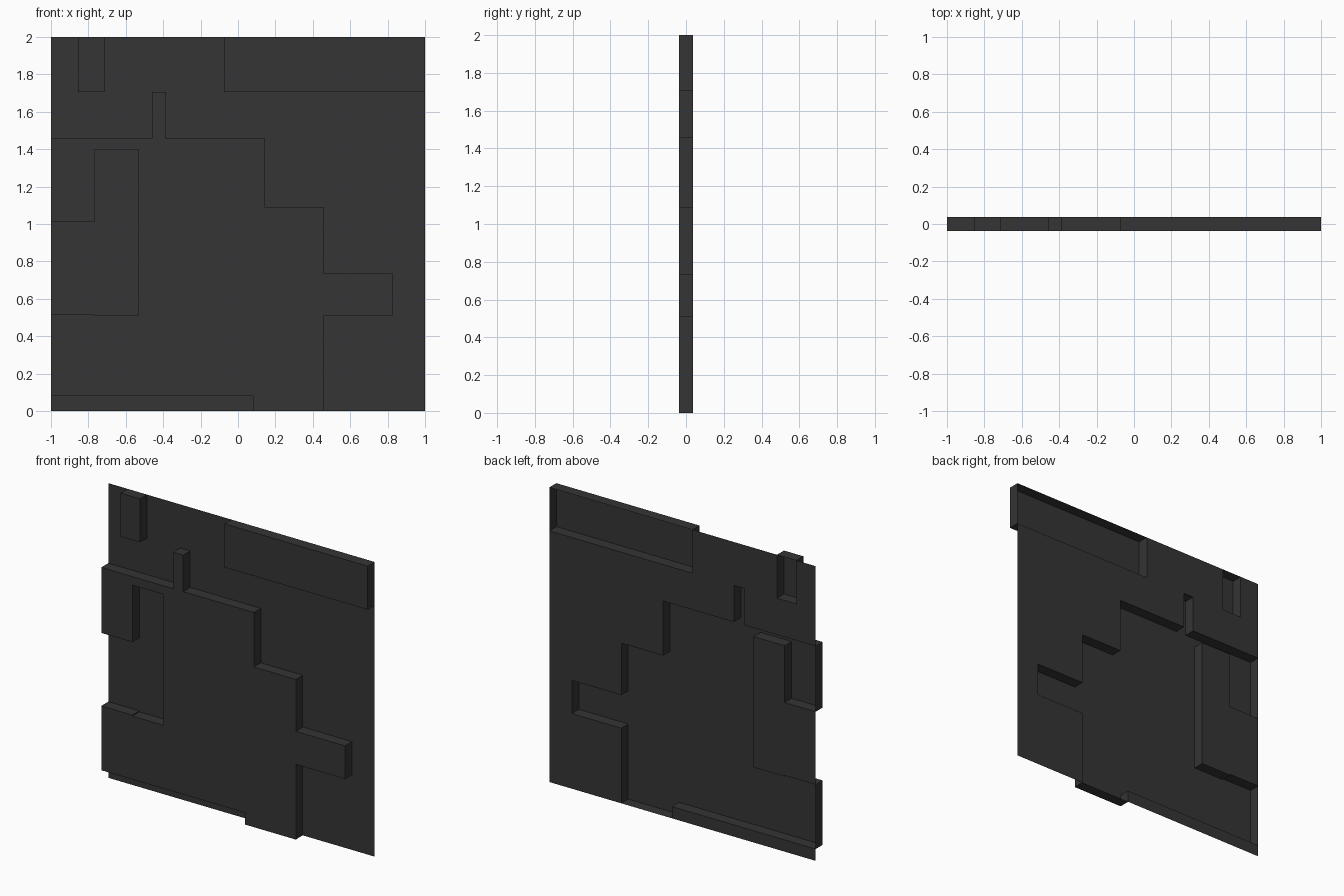
import bpy, bmesh

if "Cube" in bpy.data.objects:
    bpy.data.objects.remove(bpy.data.objects["Cube"])

D = 0.0375  # half depth: sheet lies at y=+D, raised plates at y=-D

# Rectangles painted in order: (x0, x1, z0, z1, raised)
RECTS = [
    (-1.0, 0.145, 0.0, 1.457, True),      # main stepped plate
    (0.145, 0.46, 0.0, 1.087, True),
    (0.46, 0.83, 0.51, 0.735, True),      # side arm
    (-0.46, -0.385, 1.457, 1.705, True),  # top spur
    (-0.855, -0.71, 1.705, 2.0, True),    # small top plate
    (-0.075, 1.0, 1.705, 2.0, True),      # large top plate
    (-1.0, -0.767, 0.517, 1.012, False),  # recess at left edge
    (-0.767, -0.535, 0.51, 1.398, False),
    (-1.0, 0.08, 0.0, 0.08, False),       # bottom slot
]
xs = sorted({-1.0, 1.0} | {v for r in RECTS for v in r[:2]})
zs = sorted({0.0, 2.0} | {v for r in RECTS for v in r[2:4]})


def raised(i, j):
    """Is the grid cell part of a raised plate? Outside counts as flat sheet."""
    if not (0 <= i < len(xs) - 1 and 0 <= j < len(zs) - 1):
        return False
    cx, cz = (xs[i] + xs[i + 1]) / 2, (zs[j] + zs[j + 1]) / 2
    state = False
    for x0, x1, z0, z1, up in RECTS:
        if x0 < cx < x1 and z0 < cz < z1:
            state = up
    return state


bm = bmesh.new()


def face(*pts):
    bm.faces.new([bm.verts.new(p) for p in pts])


# Flat faces at their level, plus a step wall wherever a plate ends
for i in range(len(xs) - 1):
    for j in range(len(zs) - 1):
        up = raised(i, j)
        y = -D if up else D
        c = [(xs[i], zs[j]), (xs[i + 1], zs[j]),
             (xs[i + 1], zs[j + 1]), (xs[i], zs[j + 1])]
        face(*[(x, y, z) for x, z in c])
        if up:
            for k, (di, dj) in enumerate([(0, -1), (1, 0), (0, 1), (-1, 0)]):
                if not raised(i + di, j + dj):
                    (ax, az), (bx, bz) = c[k], c[(k + 1) % 4]
                    face((bx, -D, bz), (ax, -D, az), (ax, D, az), (bx, D, bz))

# Weld and merge the coplanar cells into clean plates
bmesh.ops.remove_doubles(bm, verts=bm.verts, dist=1e-4)
bmesh.ops.dissolve_limit(bm, angle_limit=0.01, verts=bm.verts, edges=bm.edges)

mesh = bpy.data.meshes.new("relief_panel")
bm.to_mesh(mesh)
bm.free()
panel = bpy.data.objects.new("relief_panel", mesh)
bpy.context.collection.objects.link(panel)

# Dark grey finish
mat = bpy.data.materials.new("dark_grey")
mat.diffuse_color = (0.035, 0.035, 0.035, 1)
mat.use_nodes = True
mat.node_tree.nodes["Principled BSDF"].inputs["Base Color"].default_value = mat.diffuse_color
mesh.materials.append(mat)
